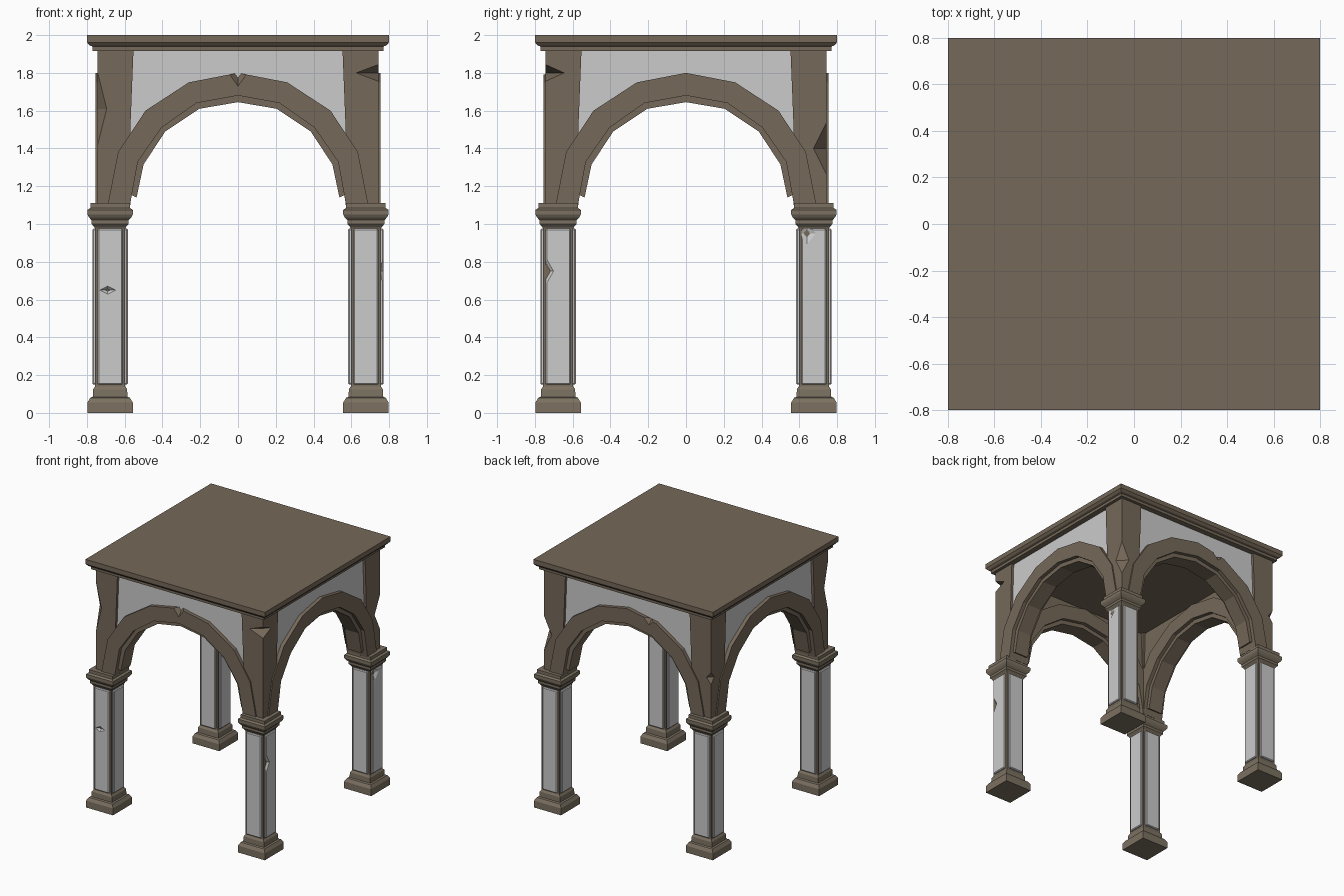
import bpy, bmesh, math
from mathutils import Matrix

if "Cube" in bpy.data.objects:
    bpy.data.objects.remove(bpy.data.objects["Cube"])

C = 0.677  # column centre offset


def material(name, rgb):
    m = bpy.data.materials.new(name)
    m.diffuse_color = (*rgb, 1)
    m.use_nodes = True
    m.node_tree.nodes["Principled BSDF"].inputs["Base Color"].default_value = m.diffuse_color
    return m


BROWN = material("brown_stone", (0.18, 0.14, 0.10))
TAN = material("tan_stone", (0.20, 0.165, 0.12))


def finish(name, bm, mat=None, mirror=False):
    bmesh.ops.recalc_face_normals(bm, faces=bm.faces)
    me = bpy.data.meshes.new(name)
    bm.to_mesh(me)
    bm.free()
    if mat:
        me.materials.append(mat)
    ob = bpy.data.objects.new(name, me)
    bpy.context.collection.objects.link(ob)
    if mirror:
        mod = ob.modifiers.new("corners", 'MIRROR')
        mod.use_axis = (True, True, False)
        mod.use_mirror_merge = False
    return ob


def stack(name, rings, mat, mirror=True):
    """Square moulding lofted through rings of (low, high, z)."""
    bm = bmesh.new()
    loops = [[bm.verts.new((x, y, z)) for x, y in ((a, a), (b, a), (b, b), (a, b))]
             for a, b, z in rings]
    for lo, hi in zip(loops, loops[1:]):
        for i in range(4):
            j = (i + 1) % 4
            bm.faces.new((lo[i], lo[j], hi[j], hi[i]))
    bm.faces.new(loops[0])
    bm.faces.new(loops[-1])
    return finish(name, bm, mat, mirror)


def column_part(name, profile, mat):
    return stack(name, [(C - h, C + h, z) for h, z in profile], mat)


def chips(name, target, spots):
    """Cut chipped notches with octahedra given as (centre, radii)."""
    bm = bmesh.new()
    for centre, radii in spots:
        bmesh.ops.create_uvsphere(bm, u_segments=4, v_segments=2, radius=1,
                                  matrix=Matrix.LocRotScale(centre, None, radii))
    cutter = finish(name, bm)
    cutter.hide_render = True
    cutter.hide_viewport = True
    cutter.display_type = 'WIRE'
    mod = target.modifiers.new("chips", 'BOOLEAN')
    mod.operation = 'DIFFERENCE'
    mod.solver = 'EXACT'
    mod.object = cutter


def prism(name, pts, y0, y1, mat=None):
    """Extrude an outline of the front view from y0 to y1, repeated on all four sides."""
    bm = bmesh.new()
    face = bm.faces.new([bm.verts.new((x, y0, z)) for x, z in pts])
    ext = bmesh.ops.extrude_face_region(bm, geom=[face], use_keep_orig=True)
    bmesh.ops.translate(bm, vec=(0, y1 - y0, 0),
                        verts=[v for v in ext["geom"] if isinstance(v, bmesh.types.BMVert)])
    first = finish("front_" + name, bm, mat)
    sides = [first]
    for i, side in enumerate(("right", "back", "left"), 1):
        ob = first.copy()
        ob.name = side + "_" + name
        ob.rotation_euler.z = i * math.pi / 2
        bpy.context.collection.objects.link(ob)
        sides.append(ob)
    return sides


def curve(half):
    """Full symmetrical arch line from its right half, springing to crown."""
    return half + [(-x, z) for x, z in half[-2::-1]]


# Columns: base, shaft and capital
column_part("column_bases", [(0.12, 0), (0.12, 0.055), (0.105, 0.08), (0.092, 0.085),
                             (0.09, 0.125), (0.08, 0.14), (0.08, 0.15)], TAN)
column_part("column_shafts", [(0.08, 0.13), (0.08, 0.99)], BROWN)
column_part("column_capitals", [(0.08, 0.975), (0.085, 0.985), (0.098, 1.0), (0.098, 1.02),
                                (0.112, 1.035), (0.12, 1.05), (0.12, 1.075), (0.105, 1.085),
                                (0.105, 1.11)], TAN)

# Raised grey panels on the four faces of each shaft
bm = bmesh.new()
for i in range(4):
    turn = Matrix.Translation((C, C, 0)) @ Matrix.Rotation(i * math.pi / 2, 4, 'Z')
    bmesh.ops.create_cube(bm, size=1, matrix=turn @ Matrix.LocRotScale(
        (0.0815, 0, 0.5625), None, (0.025, 0.132, 0.825)))
panels = finish("column_panels", bm, None, True)
bev = panels.modifiers.new("soft_edge", 'BEVEL')
bev.width = 0.006
bev.segments = 1
chips("panel_chips", panels, [((0.77, -0.74, 0.75), (0.03, 0.04, 0.07)),
                              ((-0.69, -0.775, 0.65), (0.05, 0.025, 0.025)),
                              ((0.77, 0.64, 0.95), (0.02, 0.05, 0.06))])

# Corner piers above the capitals, with broken edges
piers = stack("corner_piers", [(0.58, 0.745, 1.10), (0.57, 0.745, 1.5), (0.553, 0.745, 1.93)], BROWN)
E = 0.745
chips("pier_chips", piers, [((-E, -E, 1.61), (0.05, 0.05, 0.20)),
                            ((E, -E, 1.80), (0.12, 0.10, 0.045)),
                            ((E, E, 1.40), (0.07, 0.07, 0.14)),
                            ((-E, E, 1.43), (0.04, 0.04, 0.05))])

# Arches: main ring and the narrower rib beneath it
outer = curve([(0.69, 1.10), (0.635, 1.38), (0.49, 1.60), (0.26, 1.75), (0, 1.80)])
inner = curve([(0.572, 1.10), (0.53, 1.33), (0.405, 1.51), (0.22, 1.64), (0, 1.68)])
rib_top = curve([(0.575, 1.16), (0.55, 1.34), (0.42, 1.53), (0.23, 1.66), (0, 1.70)])
rib_low = curve([(0.537, 1.14), (0.50, 1.315), (0.385, 1.49), (0.205, 1.61), (0, 1.645)])
arches = prism("arch", outer + inner[::-1], -0.755, -0.57, BROWN)
prism("arch_rib", rib_top + rib_low[::-1], -0.725, -0.60, BROWN)
chips("front_arch_chip", arches[0], [((0, -0.755, 1.80), (0.05, 0.05, 0.07))])
chips("back_arch_chip", arches[2], [((-0.2, 0.755, 1.77), (0.05, 0.04, 0.05))])

# Spandrels: grey outer panel backed by a brown inner wall
seat = curve([(0.60, 1.38), (0.45, 1.55), (0.24, 1.69), (0, 1.74)])
outline = [(-0.60, 1.93), (0.60, 1.93)] + seat
prism("spandrel_panel", outline, -0.725, -0.70)
prism("inner_wall", outline, -0.70, -0.58, BROWN)

# Ceiling block and moulded roof slab
stack("ceiling", [(-0.62, 0.62, 1.80), (-0.62, 0.62, 1.94)], BROWN, False)
stack("roof_slab", [(-h, h, z) for h, z in ((0.77, 1.917), (0.77, 1.94), (0.785, 1.945),
                                            (0.80, 1.962), (0.80, 2.0))], BROWN, False)
